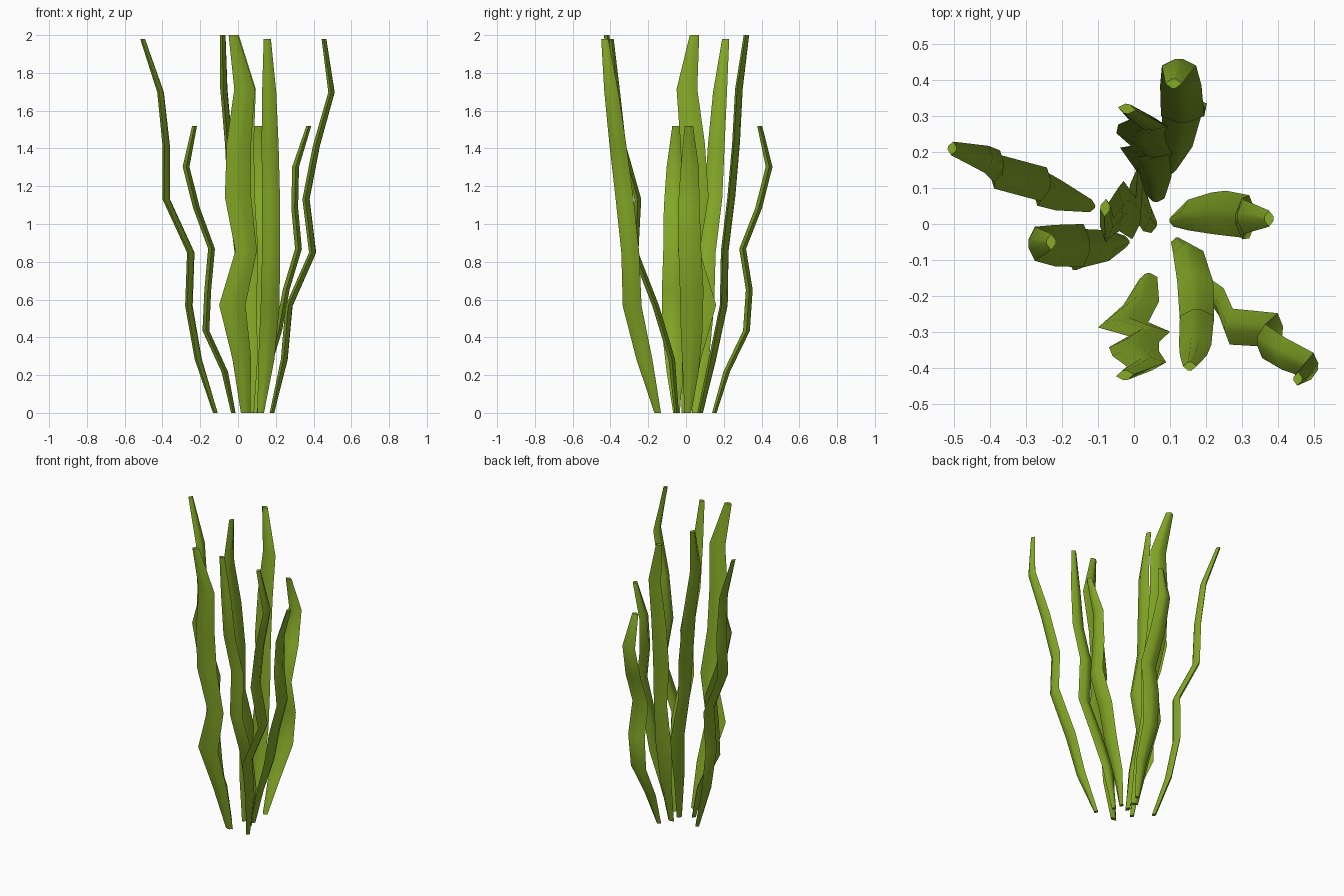
import bpy, bmesh, math

green = bpy.data.materials.new("leaf green")
green.diffuse_color = (0.235, 0.40, 0.02, 1)

# full widths along a blade, base to tip
TALL = [.035, .085, .10, .095, .095, .09, .075, .038]
WAVY = [.05, .10, .14, .115, .14, .13, .11, .05]
SHORT = [.035, .085, .115, .125, .12, .115, .095, .045]


def blade(name, height, widths, angle, xs, ys, thick=.036):
    """Flat blade: diamond cross-sections swept along a bent spine."""
    bm = bmesh.new()
    c, s = math.cos(math.radians(angle)), math.sin(math.radians(angle))
    rings = []
    for i, (x, y, w) in enumerate(zip(xs, ys, widths)):
        z = height * i / (len(xs) - 1)
        h = w / 2
        t = thick / 2 * min(1, .45 + w * 6)
        # rim, flattened midrib, rim, midrib
        prof = [(h, 0), (h * .25, t), (-h * .25, t),
                (-h, 0), (-h * .25, -t), (h * .25, -t)]
        rings.append([bm.verts.new((x + u * c - v * s, y + u * s + v * c, z))
                      for u, v in prof])
    for a, b in zip(rings, rings[1:]):
        for k in range(6):
            n = (k + 1) % 6
            bm.faces.new((a[k], a[n], b[n], b[k]))
    bm.faces.new(rings[0][::-1])
    bm.faces.new(rings[-1])
    bmesh.ops.recalc_face_normals(bm, faces=bm.faces)
    me = bpy.data.meshes.new(name)
    bm.to_mesh(me)
    bm.free()
    me.materials.append(green)
    ob = bpy.data.objects.new(name, me)
    bpy.context.collection.objects.link(ob)
    bpy.ops.object.select_all(action='DESELECT')
    ob.select_set(True)
    bpy.context.view_layer.objects.active = ob
    bpy.ops.object.shade_smooth_by_angle(angle=math.radians(60))


# tall smooth blades
blade("tall_blade_left", 1.98, TALL, 80,
      [-.12, -.21, -.26, -.25, -.38, -.38, -.41, -.505],
      [.05, .08, .10, .11, .145, .16, .18, .21])
blade("tall_blade_front", 1.98, TALL, 0,
      [.12, .15, .17, .175, .175, .17, .165, .155],
      [-.05, -.075, -.16, -.27, -.255, -.335, -.365, -.395])
blade("tall_blade_front_right", 1.98, TALL, 85,
      [.18, .245, .27, .395, .36, .415, .495, .455],
      [-.15, -.22, -.285, -.295, -.325, -.36, -.395, -.43])

# tall wavy blades
blade("wavy_blade_front", 2.0, WAVY, 6,
      [.04, .02, -.03, .043, 0, .005, .035, -.025],
      [-.15, -.22, -.28, -.305, -.335, -.36, -.39, -.42])
blade("wavy_blade_middle", 2.0, WAVY, 85,
      [.05, .03, .005, 0, -.035, -.05, -.075, -.08],
      [0, .03, .09, .015, .05, .035, .005, .045])
blade("wavy_blade_back", 2.0, WAVY, -10,
      [.06, .055, .03, .05, .02, .02, .04, -.02],
      [.075, .14, .20, .205, .24, .265, .28, .32])

# short blades
blade("short_blade_left", 1.52, SHORT, 90,
      [-.025, -.07, -.17, -.16, -.14, -.22, -.275, -.23],
      [-.05, -.06, -.07, -.065, -.06, -.06, -.055, -.05])
blade("short_blade_back", 1.52, SHORT, 0,
      [.10, .12, .135, .14, .135, .13, .125, .11],
      [.15, .215, .32, .335, .30, .385, .44, .39])
blade("short_blade_right", 1.52, SHORT, 90,
      [.11, .15, .215, .255, .32, .30, .305, .375],
      [.01, .025, .03, .03, .02, .015, .02, .015])
